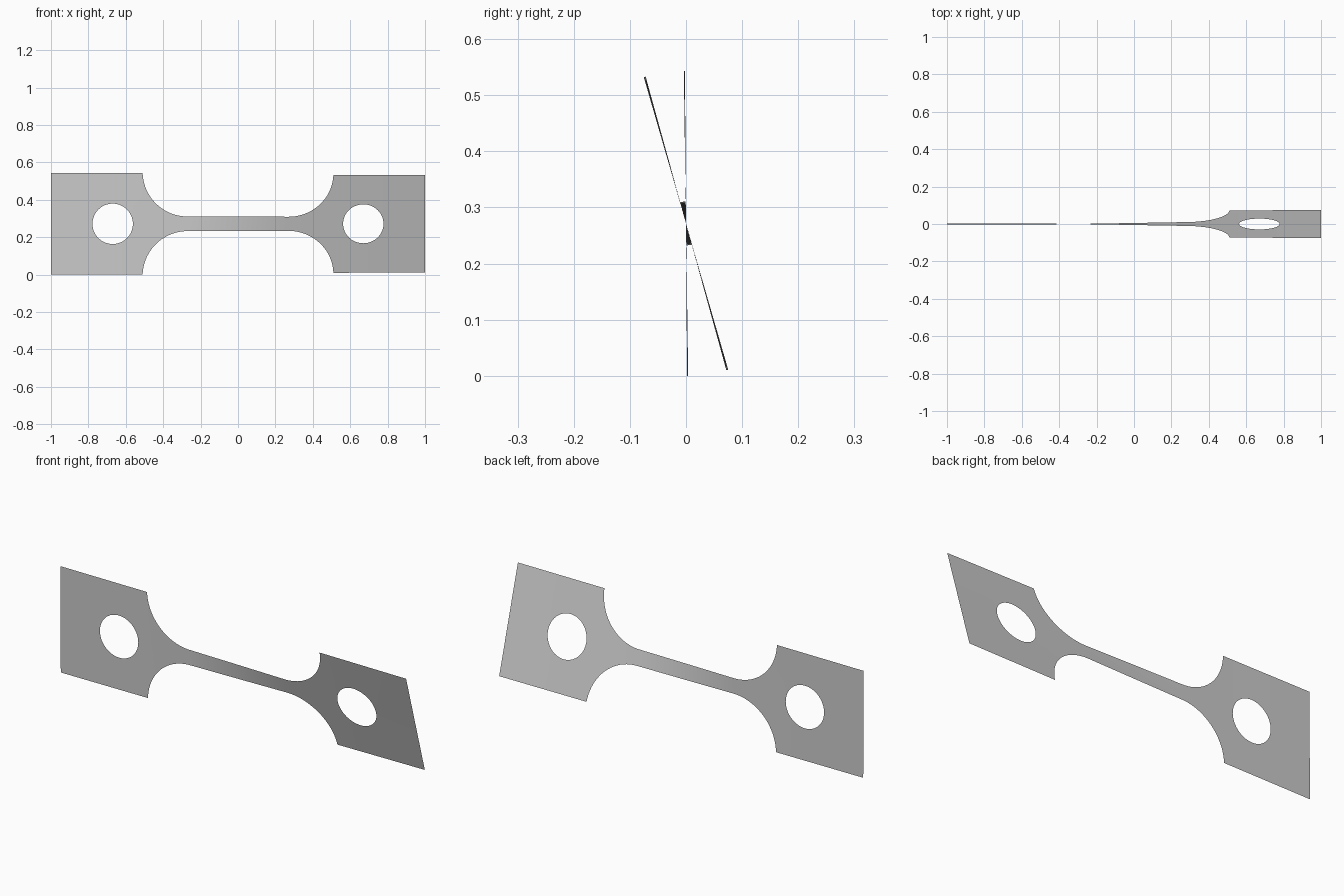
import bpy, bmesh
from math import sin, cos, pi, radians, asin

cube = bpy.data.objects.get("Cube")
if cube:
    bpy.data.objects.remove(cube, do_unlink=True)

# Main sizes of the twisted test strip
MID_Z, TAB_HALF, NECK_HALF = 0.2715, 0.2715, 0.039
NECK_END, TAB_START = 0.27, 0.51
HOLE_X, HOLE_R = 0.67, 0.108
FILLET_R = 0.24
ARC = asin((TAB_START - NECK_END) / FILLET_R * 0.9996)
TWIST = [(-1, 0.4), (-NECK_END, 1.0), (NECK_END, 15.0), (1, 16.1)]


def twist_at(x):
    """Angle about the long axis, linear between stations."""
    for (x0, a0), (x1, a1) in zip(TWIST, TWIST[1:]):
        if x <= x1:
            return radians(a0 + (a1 - a0) * (x - x0) / (x1 - x0))
    return radians(TWIST[-1][1])


# Columns of one half, from the middle out: (x, hole edge, outer edge)
columns = [(NECK_END * i / 12, 0, NECK_HALF) for i in range(12)]
for i in range(20):
    a = ARC * i / 20
    columns.append((NECK_END + FILLET_R * sin(a), 0,
                    NECK_HALF + FILLET_R * (1 - cos(a))))
columns.append((TAB_START, 0, TAB_HALF))
for i in range(33):
    a = pi * i / 32
    hole = HOLE_R * sin(a) if 0 < i < 32 else 0
    columns.append((HOLE_X - HOLE_R * cos(a), hole, TAB_HALF))
columns.append((1, 0, TAB_HALF))
columns = [(-x, h, o) for x, h, o in reversed(columns[1:])] + columns

# Upper and lower strips, welded along the centre line except at the holes
bm = bmesh.new()
for side in (1, -1):
    rows = []
    for x, hole, outer in columns:
        t = twist_at(x)
        rows.append([bm.verts.new((x, -side * r * sin(t), MID_Z + side * r * cos(t)))
                     for r in (hole, outer)])
    for (a, b), (c, d) in zip(rows, rows[1:]):
        bm.faces.new((a, c, d, b) if side > 0 else (a, b, d, c))
bmesh.ops.remove_doubles(bm, verts=bm.verts, dist=0.00001)

mesh = bpy.data.meshes.new("twisted_strip")
bm.to_mesh(mesh)
bm.free()
strip = bpy.data.objects.new("twisted_strip", mesh)
bpy.context.collection.objects.link(strip)

# Plain grey metal
grey = bpy.data.materials.new("plain_grey")
grey.use_nodes = True
colour = (0.6, 0.6, 0.6, 1)
grey.diffuse_color = colour
grey.node_tree.nodes["Principled BSDF"].inputs["Base Color"].default_value = colour
mesh.materials.append(grey)

bpy.context.view_layer.objects.active = strip
strip.select_set(True)
bpy.ops.object.shade_smooth_by_angle()
